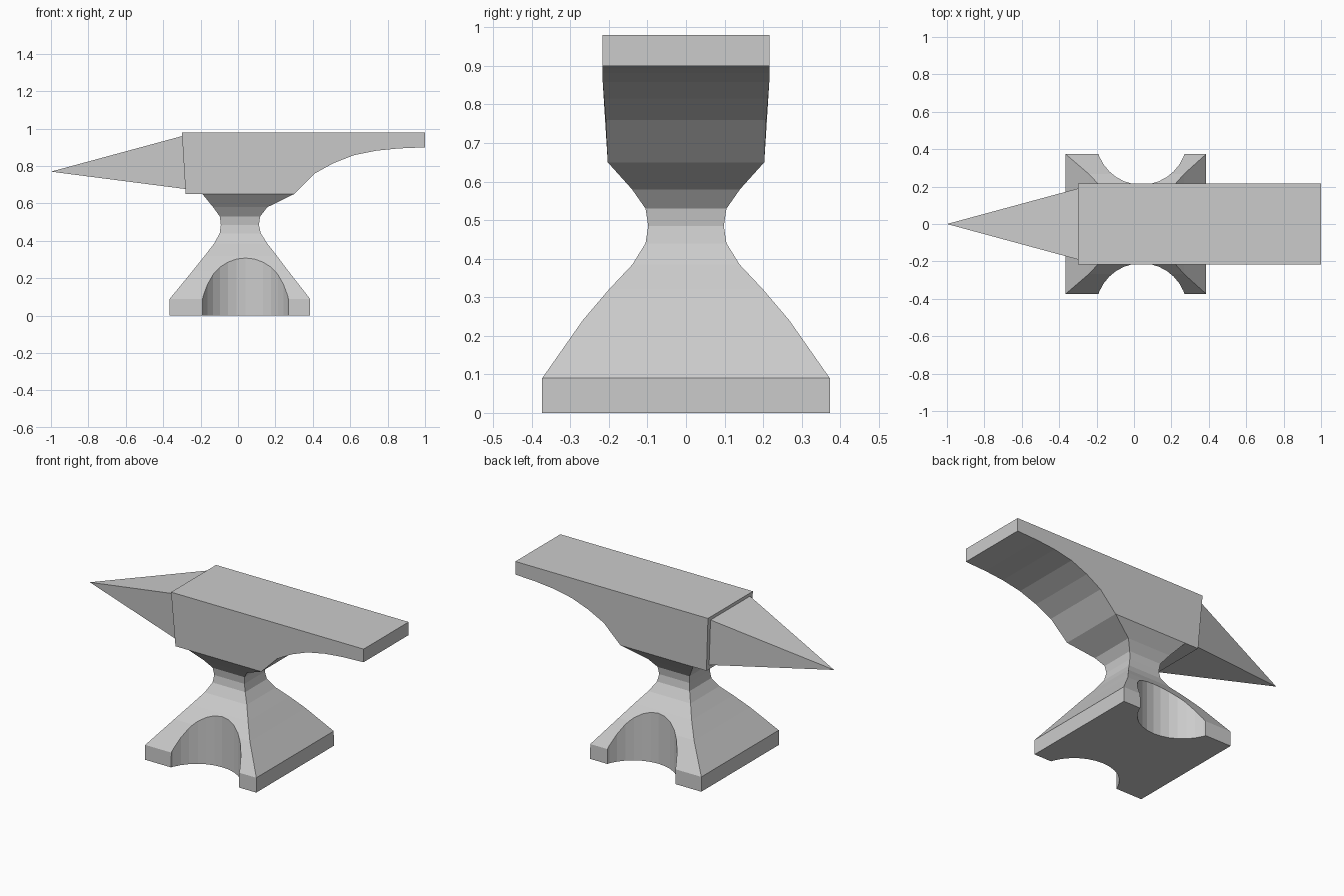
import bpy, bmesh

if "Cube" in bpy.data.objects:
    bpy.data.objects.remove(bpy.data.objects["Cube"])

def make_object(name, verts, faces):
    mesh = bpy.data.meshes.new(name)
    mesh.from_pydata(verts, [], faces)
    bm = bmesh.new()
    bm.from_mesh(mesh)
    bmesh.ops.recalc_face_normals(bm, faces=bm.faces)
    bm.to_mesh(mesh)
    bm.free()
    obj = bpy.data.objects.new(name, mesh)
    bpy.context.collection.objects.link(obj)
    return obj

def loft(name, rings):
    """Skin a list of equal-length vertex rings and cap both ends."""
    n = len(rings[0])
    faces = [(r * n + i, r * n + (i + 1) % n, (r + 1) * n + (i + 1) % n, (r + 1) * n + i)
             for r in range(len(rings) - 1) for i in range(n)]
    last = (len(rings) - 1) * n
    faces += [tuple(range(n)), tuple(range(last, last + n))]
    return make_object(name, [v for ring in rings for v in ring], faces)

# Face block with heel: side profile, slightly narrower towards the bottom
profile = [(-0.30, 0.98), (1.0, 0.98), (1.0, 0.90), (0.86, 0.894), (0.74, 0.882),
           (0.62, 0.858), (0.51, 0.815), (0.41, 0.76), (0.30, 0.65), (-0.28, 0.65)]

def half_width(z):
    if z > 0.87:
        return 0.217
    if z > 0.76:
        return 0.208 + 0.009 * (z - 0.76) / 0.11
    return 0.203 + 0.005 * (z - 0.65) / 0.11

loft("anvil_body", [[(x, s * half_width(z), z) for x, z in profile] for s in (-1, 1)])

# Horn: four-sided spike
make_object("horn",
            [(-0.299, -0.19, 0.96), (-0.299, 0.19, 0.96), (-0.28, 0.18, 0.677),
             (-0.28, -0.18, 0.677), (-1.0, 0, 0.77)],
            [(0, 1, 2, 3), (0, 1, 4), (1, 2, 4), (2, 3, 4), (3, 0, 4)])

# Waist and foot: rectangular sections (z, x min, x max, half depth)
sections = [(0, -0.365, 0.385, 0.374), (0.09, -0.365, 0.385, 0.373),
            (0.24, -0.242, 0.268, 0.268), (0.32, -0.178, 0.208, 0.20),
            (0.385, -0.128, 0.157, 0.139), (0.44, -0.098, 0.122, 0.105),
            (0.485, -0.092, 0.112, 0.098), (0.53, -0.097, 0.118, 0.105),
            (0.58, -0.133, 0.157, 0.14), (0.65, -0.19, 0.30, 0.203)]
foot = loft("waist_and_foot", [[(a, -d, z), (b, -d, z), (b, d, z), (a, d, z)]
                               for z, a, b, d in sections])

# Round notches in the front and back of the foot
for side in (-1, 1):
    bpy.ops.mesh.primitive_cylinder_add(vertices=32, radius=0.244, depth=0.9,
                                        location=(0.04, side * 0.454, 0.2))
    cutter = bpy.context.object
    cutter.name = "notch_cutter"
    cutter.hide_render = True
    mod = foot.modifiers.new("notch", 'BOOLEAN')
    mod.operation = 'DIFFERENCE'
    mod.solver = 'EXACT'
    mod.object = cutter
    bpy.context.view_layer.objects.active = foot
    bpy.ops.object.modifier_apply(modifier=mod.name)
    bpy.data.objects.remove(cutter)
